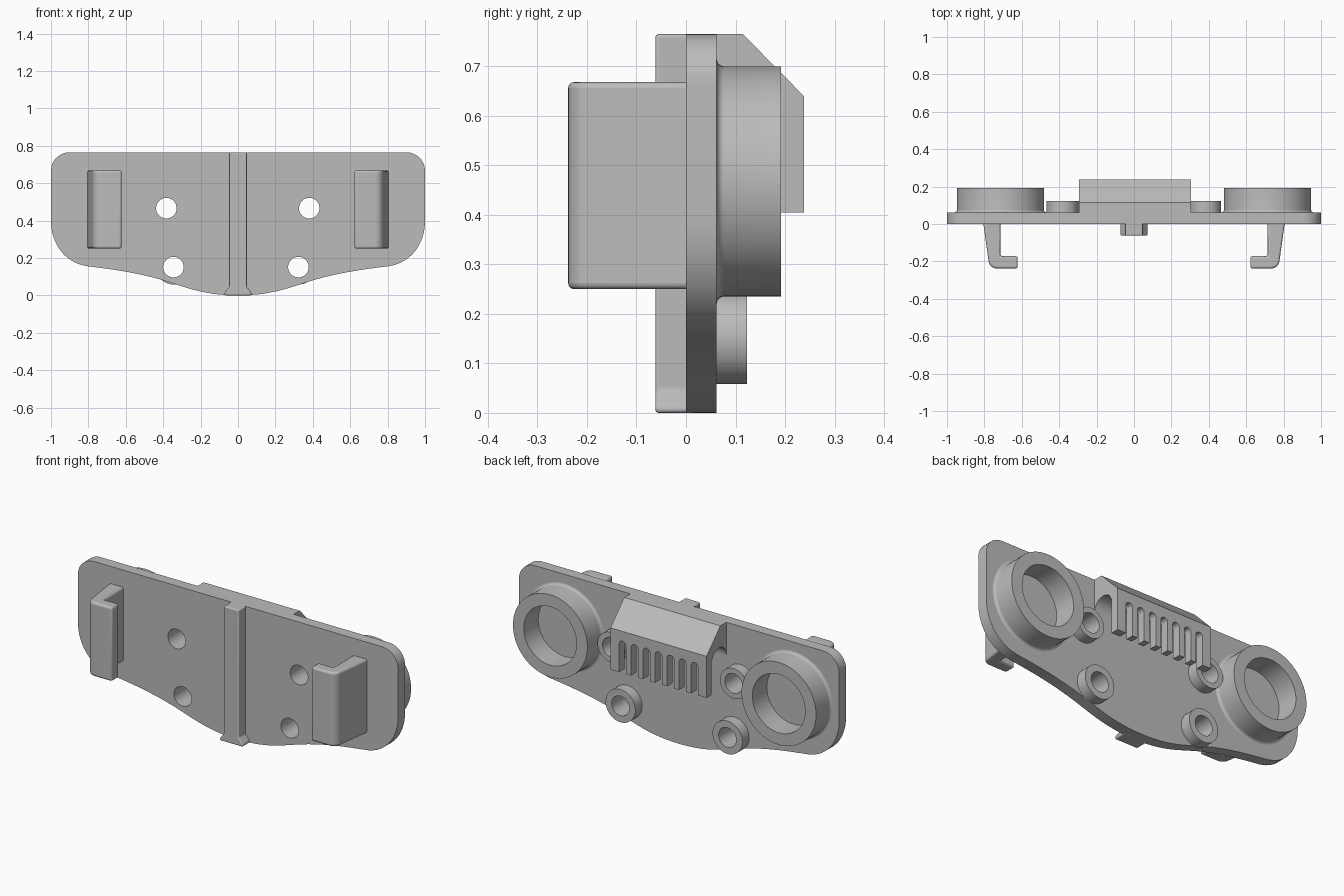
import bpy, bmesh, math
from mathutils import Vector
from mathutils.geometry import interpolate_bezier

if "Cube" in bpy.data.objects:
    bpy.data.objects.remove(bpy.data.objects["Cube"])

grey = bpy.data.materials.new("plain_grey")
grey.use_nodes = True
grey.diffuse_color = (0.5, 0.5, 0.5, 1)
grey.node_tree.nodes["Principled BSDF"].inputs["Base Color"].default_value = (0.5, 0.5, 0.5, 1)

# Ways to place a 2D outline (a, b) with extrusion c
FACING_FRONT = lambda a, b, c: (a, c, b)
FACING_SIDE = lambda a, b, c: (c, a, b)
FACING_TOP = lambda a, b, c: (a, b, c)


def finish(name, bm):
    bmesh.ops.recalc_face_normals(bm, faces=bm.faces)
    mesh = bpy.data.meshes.new(name)
    bm.to_mesh(mesh)
    bm.free()
    mesh.materials.append(grey)
    obj = bpy.data.objects.new(name, mesh)
    bpy.context.collection.objects.link(obj)
    return obj


def prism(name, outline, place, lo, hi, bevel=0):
    bm = bmesh.new()
    ends = [[bm.verts.new(place(a, b, c)) for a, b in outline] for c in (lo, hi)]
    n = len(outline)
    for end in ends:
        bm.faces.new(end)
    for i in range(n):
        j = (i + 1) % n
        bm.faces.new((ends[0][i], ends[0][j], ends[1][j], ends[1][i]))
    obj = finish(name, bm)
    if bevel:
        mod = obj.modifiers.new("rounded_edges", "BEVEL")
        mod.width, mod.segments = bevel, 4
        mod.limit_method = "ANGLE"
    return obj


def lathe(name, profile, x, z, closed=False, steps=64):
    """Spin (radius, y) points about an axis running front to back."""
    bm = bmesh.new()
    verts = [bm.verts.new((r, y, 0)) for r, y in profile]
    edges = [bm.edges.new(p) for p in zip(verts, verts[1:])]
    if closed:
        edges.append(bm.edges.new((verts[-1], verts[0])))
    bmesh.ops.spin(bm, geom=verts + edges, cent=(0, 0, 0), axis=(0, 1, 0),
                   angle=math.tau, steps=steps)
    bmesh.ops.remove_doubles(bm, verts=bm.verts, dist=1e-4)
    bmesh.ops.translate(bm, verts=bm.verts, vec=(x, 0, z))
    return finish(name, bm)


def arc(cx, cy, r, start, end, n=12):
    angles = [math.radians(start + (end - start) * i / n) for i in range(n + 1)]
    return [(cx + r * math.cos(t), cy + r * math.sin(t)) for t in angles]


def bezier(p, h1, h2, q, n=16):
    pts = interpolate_bezier(*(Vector(v).to_3d() for v in (p, h1, h2, q)), n)
    return [(v.x, v.y) for v in pts]


def flip(points):
    return [(-a, b) for a, b in reversed(points)]


BACK = 0.062    # back surface of the plate
TOP = 0.765

# Plate with a wavy lower edge
half = (bezier((0, 0), (0.2, 0), (0.29, 0.05), (0.42, 0.086))[1:]
        + bezier((0.42, 0.086), (0.55, 0.122), (0.66, 0.138), (0.8, 0.155))[1:]
        + bezier((0.8, 0.155), (0.92, 0.17), (1, 0.27), (1, 0.4))[1:]
        + arc(0.9, TOP - 0.1, 0.1, 0, 90))
plate = prism("plate", [(0, 0)] + half + flip(half), FACING_FRONT, 0, BACK)

# Screw holes with raised bosses on the back
for label, x, z, radius in (("upper_right", -0.383, 0.466, 0.085), ("upper_left", 0.381, 0.466, 0.085),
                            ("lower_right", -0.345, 0.151, 0.093), ("lower_left", 0.323, 0.151, 0.093)):
    cutter = prism("hole_cutter", arc(x, z, 0.055, 0, 360, 48)[:-1], FACING_FRONT, -0.1, 0.2)
    cutter.hide_render = True
    cut = plate.modifiers.new("hole", "BOOLEAN")
    cut.operation, cut.solver, cut.object = "DIFFERENCE", "EXACT", cutter
    bpy.context.view_layer.objects.active = plate
    bpy.ops.object.modifier_apply(modifier=cut.name)
    bpy.data.objects.remove(cutter)
    lathe(label + "_boss", [(0.055, BACK), (0.055, 0.123), (radius, 0.123), (radius, BACK)],
          x, z, closed=True, steps=48)

# Large round cups with a filleted foot
fillet = arc(0.2475, BACK + 0.015, 0.015, 180, 270, 6)
cup = [(0, BACK + 0.001), (0.165, BACK + 0.001), (0.165, 0.192), (0.2325, 0.192)] + fillet
for label, x in (("right", -0.714), ("left", 0.714)):
    lathe(label + "_cup", cup, x, 0.4675)

# Hood with an arched underside
hood = [(BACK, TOP), (0.115, TOP), (0.238, 0.64), (0.238, 0.6), (0.192, 0.6)]
hood += arc(0.127, 0.58, 0.065, 18, 180)
prism("hood", hood, FACING_SIDE, -0.295, 0.305)

# Slotted grille hanging from the hood
comb = [(0.305, 0.6), (-0.295, 0.6), (-0.295, 0.405)]
for i in range(7):
    x = 0.005 + (i - 3) * 0.075
    comb += [(x - 0.021, 0.405)] + arc(x, 0.564, 0.021, 180, 0, 10) + [(x + 0.021, 0.405)]
prism("grille", comb + [(0.305, 0.405)], FACING_FRONT, 0.192, 0.238)

# Hooked clips on the front
clip = ([(0.715, 0.02), (0.715, -0.172), (0.622, -0.172), (0.622, -0.238)]
        + arc(0.733, -0.193, 0.045, 270, 355, 8) + [(0.808, 0.02)])
prism("left_clip", clip, FACING_TOP, 0.25, 0.668, bevel=0.012)
prism("right_clip", flip(clip), FACING_TOP, 0.25, 0.668, bevel=0.012)

# Centre rib with a flared foot
rib = [(0.072, 0), (0.072, 0.014), (0.047, 0.045), (0.047, TOP)]
prism("centre_rib", rib + flip(rib), FACING_FRONT, -0.062, 0.018, bevel=0.014)

# Smooth the curves, keep the corners sharp
bpy.ops.object.select_all(action="DESELECT")
for obj in bpy.context.collection.objects:
    if obj.type == "MESH" and obj.data.materials and obj.data.materials[0] == grey:
        obj.select_set(True)
        bpy.context.view_layer.objects.active = obj
bpy.ops.object.shade_smooth_by_angle(angle=math.radians(30))
